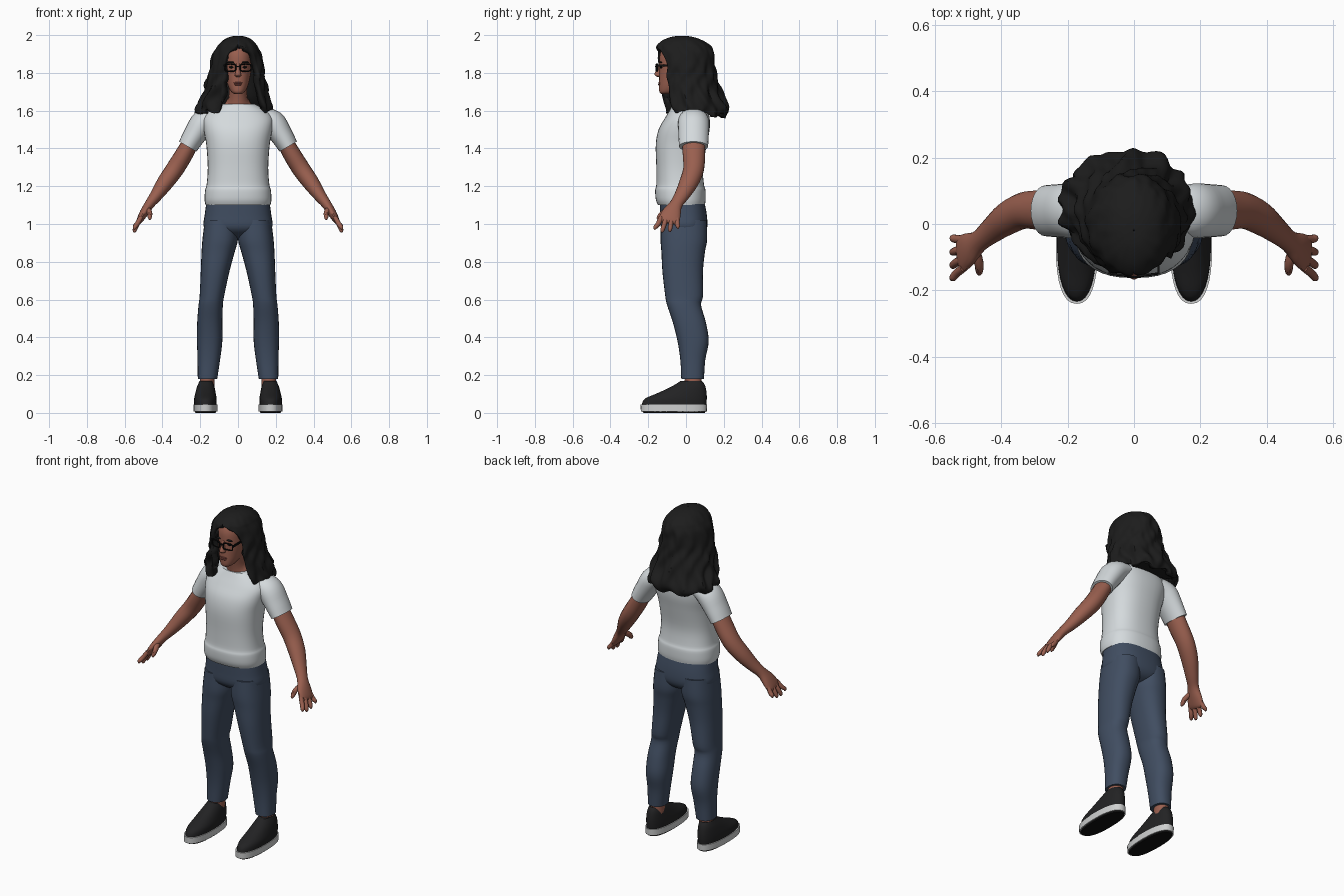
import bpy, bmesh, math
from mathutils import Vector, noise


def colour(name, r, g, b):
    m = bpy.data.materials.new(name)
    m.diffuse_color = (r, g, b, 1)
    return m


SKIN = colour("brown skin", .32, .115, .078)
LIP = colour("lip", .22, .065, .052)
SHIRT = colour("pale grey cotton", .66, .70, .72)
DENIM = colour("blue denim", .052, .075, .12)
HAIR = colour("black hair", .012, .012, .012)
SHOE = colour("charcoal canvas", .016, .016, .017)
SOLE = colour("white rubber", .62, .63, .63)
BLACK = colour("black plastic", .005, .005, .005)


def finish(name, bm, mat, angle=40):
    bmesh.ops.recalc_face_normals(bm, faces=bm.faces)
    me = bpy.data.meshes.new(name)
    bm.to_mesh(me)
    bm.free()
    ob = bpy.data.objects.new(name, me)
    bpy.context.collection.objects.link(ob)
    me.materials.append(mat)
    bpy.ops.object.select_all(action='DESELECT')
    ob.select_set(True)
    bpy.context.view_layer.objects.active = ob
    bpy.ops.object.shade_smooth_by_angle(angle=math.radians(angle))
    return ob


def smooth(rows, steps=4):
    """Catmull-Rom interpolation of rows of numbers."""
    out, n = [], len(rows)
    for i in range(n - 1):
        a, b, c, d = (rows[min(max(j, 0), n - 1)] for j in (i - 1, i, i + 1, i + 2))
        for k in range(steps):
            t = k / steps
            out.append([.5 * (2 * q + (r - p) * t + (2 * p - 5 * q + 4 * r - s) * t * t
                              + (3 * q - p - 3 * r + s) * t ** 3) for p, q, r, s in zip(a, b, c, d)])
    return out + [list(rows[-1])]


def skin_rings(name, rings, mat, n=24, e=2.0):
    """Bridge (centre, u, v) super-elliptic rings and cap both ends."""
    bm, loops = bmesh.new(), []
    for c, u, v in rings:
        loop = []
        for i in range(n):
            co, si = math.cos(math.tau * i / n), math.sin(math.tau * i / n)
            p = c + u * math.copysign(abs(co) ** (2 / e), co) + v * math.copysign(abs(si) ** (2 / e), si)
            loop.append(bm.verts.new(p))
        loops.append(loop)
    for a, b in zip(loops, loops[1:]):
        for i in range(n):
            bm.faces.new((a[i], a[(i + 1) % n], b[(i + 1) % n], b[i]))
    bm.faces.new(loops[0])
    bm.faces.new(loops[-1])
    return finish(name, bm, mat)


def stack(name, rows, mat, s=1, n=28, e=2.0, steps=4):
    """Horizontal rings from rows of z, x min, x max, y front, y back."""
    rings = [(Vector((s * (x0 + x1) / 2, (y0 + y1) / 2, z)), Vector(((x1 - x0) / 2, 0, 0)),
              Vector((0, (y1 - y0) / 2, 0))) for z, x0, x1, y0, y1 in smooth(rows, steps)]
    return skin_rings(name, rings, mat, n, e)


def limb(name, rows, mat, s=1, n=18, steps=4):
    """Rings across a path from rows of x, y, z, thickness, depth."""
    pts = smooth(rows, steps)
    cs = [Vector(p[:3]) for p in pts]
    rings = []
    for i, p in enumerate(pts):
        t = (cs[min(i + 1, len(cs) - 1)] - cs[max(i - 1, 0)]).normalized()
        v = (Vector((0, 1, 0)) - t * t.y).normalized()
        flip = Vector((s, 1, 1))
        rings.append((cs[i] * flip, t.cross(v) * flip * p[3], v * flip * p[4]))
    return skin_rings(name, rings, mat, n)


def ball(name, c, r, mat):
    bm = bmesh.new()
    bmesh.ops.create_uvsphere(bm, u_segments=16, v_segments=10, radius=1)
    for v in bm.verts:
        v.co = v.co * Vector(r) + Vector(c)
    return finish(name, bm, mat)


def box(name, c, size, mat):
    bm = bmesh.new()
    bmesh.ops.create_cube(bm, size=1)
    for v in bm.verts:
        v.co = v.co * Vector(size) + Vector(c)
    return finish(name, bm, mat)


# T-shirt body with a soft fold above the hem
stack("shirt_body", [(1.10, -.172, .172, -.148, .10), (1.13, -.177, .177, -.16, .104),
                     (1.18, -.174, .174, -.163, .103), (1.21, -.166, .166, -.157, .095),
                     (1.30, -.16, .16, -.157, .09), (1.42, -.168, .168, -.16, .11),
                     (1.50, -.182, .182, -.145, .125), (1.56, -.185, .185, -.112, .125),
                     (1.605, -.145, .145, -.085, .11), (1.635, -.09, .09, -.068, .075)],
      SHIRT, n=36, e=2.4)

# Trouser seat
stack("trouser_seat", [(1.13, -.165, .165, -.138, .095), (1.05, -.176, .176, -.137, .11),
                       (.98, -.18, .18, -.132, .112), (.94, -.12, .12, -.09, .09),
                       (.92, -.04, .04, -.04, .05)], DENIM, n=36, e=2.5)

for s, side in ((1, "left"), (-1, "right")):
    # Trouser leg, mirrored by reversing the x limits
    leg = [(1.02, .0, .176, -.132, .11), (.92, .0, .188, -.135, .112), (.85, .018, .193, -.13, .10),
           (.75, .045, .197, -.125, .09), (.62, .073, .203, -.11, .09), (.57, .08, .209, -.10, .08),
           (.48, .083, .216, -.07, .105), (.38, .083, .217, -.045, .12), (.28, .095, .214, -.03, .102),
           (.18, .11, .213, -.025, .095)]
    stack(side + "_trouser_leg", leg, DENIM, s, e=2.3)
    stack(side + "_ankle", [(.10, .125, .205, -.01, .085), (.24, .125, .2, -.005, .08)], SKIN, s, 18)

    # Slip-on shoe: dark tread, white rim, canvas upper
    stack(side + "_shoe_tread", [(0, .118, .226, -.225, .1), (.012, .115, .23, -.235, .105)],
          BLACK, s, 32, 2.4, 1)
    stack(side + "_shoe_sole", [(.008, .109, .236, -.239, .11), (.045, .109, .236, -.241, .112)],
          SOLE, s, 32, 2.4, 1)
    stack(side + "_shoe_upper", [(.045, .113, .232, -.234, .108), (.075, .113, .232, -.218, .11),
                                 (.105, .118, .226, -.15, .109), (.135, .124, .218, -.085, .104),
                                 (.155, .13, .21, -.05, .096), (.168, .136, .204, -.03, .085)],
          SHOE, s, 32, 2.2)

    # Sleeve, arm and palm
    limb(side + "_sleeve", [(.11, .04, 1.57, .045, .07), (.18, .04, 1.54, .066, .082),
                            (.23, .04, 1.47, .06, .08), (.266, .04, 1.41, .053, .077)], SHIRT, s, 24)
    limb(side + "_arm", [(.235, .04, 1.46, .042, .062), (.285, .042, 1.37, .047, .06),
                         (.335, .04, 1.29, .048, .055), (.385, .015, 1.22, .044, .05),
                         (.43, -.02, 1.155, .034, .04), (.468, -.052, 1.105, .026, .034),
                         (.497, -.075, 1.06, .023, .05), (.52, -.09, 1.02, .017, .056),
                         (.527, -.094, 1.005, .008, .045)], SKIN, s)
    # Four fingers and a thumb
    for i, (tip_y, tip_z) in enumerate(((-.163, .97), (-.125, .955), (-.085, .958), (-.043, .975))):
        y = -.132 + .028 * i
        limb(f"{side}_finger_{i + 1}", [(.514, y, 1.035, .012, .013), (.534, (y + tip_y) / 2, 1.0, .013, .013),
                                        (.547, tip_y, tip_z + .012, .011, .011),
                                        (.548, tip_y, tip_z, .004, .004)], SKIN, s, 10, 3)
    limb(side + "_thumb", [(.482, -.075, 1.085, .015, .016), (.468, -.118, 1.06, .014, .016),
                           (.467, -.143, 1.035, .011, .013), (.467, -.15, 1.022, .004, .004)], SKIN, s, 10, 3)

# Neck, head and face
limb("neck", [(0, .02, 1.58, .09, .075), (0, .0, 1.635, .07, .07), (0, -.015, 1.67, .05, .055),
              (0, -.03, 1.75, .05, .06)], SKIN)
stack("head", [(1.688, -.018, .018, -.13, -.08), (1.70, -.036, .036, -.141, -.045),
               (1.73, -.052, .052, -.143, .0), (1.77, -.063, .063, -.142, .04),
               (1.81, -.07, .07, -.141, .06), (1.85, -.073, .073, -.142, .07),
               (1.90, -.073, .073, -.138, .075), (1.94, -.06, .06, -.115, .055),
               (1.965, -.02, .02, -.06, .02)], SKIN, e=2.2)
stack("nose", [(1.778, -.008, .008, -.15, -.13), (1.786, -.017, .017, -.164, -.13),
               (1.797, -.015, .015, -.167, -.13), (1.825, -.009, .009, -.152, -.13),
               (1.85, -.009, .009, -.144, -.13)], SKIN, n=14)
ball("upper_lip", (0, -.138, 1.747), (.024, .009, .005), LIP)
ball("lower_lip", (0, -.138, 1.738), (.02, .01, .006), LIP)
for s, side in ((1, "left"), (-1, "right")):
    ball(side + "_eye", (s * .034, -.131, 1.83), (.014, .007, .006), BLACK)
    ball(side + "_brow", (s * .036, -.134, 1.856), (.022, .007, .005), HAIR)
    # Glasses: rounded rectangular rim and temple
    cu = bpy.data.curves.new(side + "_rim", 'CURVE')
    cu.dimensions, cu.bevel_depth, cu.bevel_resolution = '3D', .0038, 2
    sp = cu.splines.new('POLY')
    sp.points.add(19)
    sp.use_cyclic_u = True
    for i, p in enumerate(sp.points):
        co, si = math.cos(math.tau * i / 20), math.sin(math.tau * i / 20)
        px = math.copysign(abs(co) ** .5, co) * .029
        p.co = (s * (.04 + px), -.158 + .008 * (px + .03) / .06,
                1.828 + math.copysign(abs(si) ** .5, si) * .019, 1)
    cu.materials.append(BLACK)
    bpy.context.collection.objects.link(bpy.data.objects.new(side + "_rim", cu))
    box(side + "_temple", (s * .074, -.085, 1.838), (.006, .135, .011), BLACK)
box("glasses_bridge", (0, -.16, 1.834), (.024, .006, .007), BLACK)

# Long wavy hair: rows of z, centre x, centre y, radius x, radius y, right and left parting angles
rows = [(1.60, -.018, .045, .20, .165, .42, .95), (1.635, -.018, .045, .20, .175, .36, .85),
        (1.70, -.012, .025, .172, .165, .42, .82), (1.78, -.008, .005, .152, .157, .46, .85),
        (1.85, -.006, -.004, .139, .154, .46, .85), (1.90, -.005, -.005, .128, .154, .36, .7),
        (1.93, -.004, -.01, .113, .148, .15, .42), (1.95, -.002, -.014, .10, .136, 0, .02),
        (1.975, 0, -.018, .075, .10, 0, 0), (1.992, 0, -.02, .038, .05, 0, 0),
        (1.996, 0, -.02, .002, .002, 0, 0)]
bm, grid, N = bmesh.new(), [], 84
for z, cx, cy, rx, ry, a_r, a_l in smooth(rows, 5):
    line = []
    low = min(max((1.98 - z) / .3, 0), 1)
    drop = min(max((1.76 - z) / .16, 0), 1)
    for i in range(N + 1):
        a0, a1 = max(a_l, 0), math.tau - max(a_r, 0)
        t = a0 + (a1 - a0) * i / N
        back = (1 - math.cos(t)) / 2
        w = .03 * math.sin(11 * t + 5 * math.sin(16 * z)) + .025 * math.sin(46 * z + 3 * math.sin(3 * t))
        w += .07 * noise.noise(Vector((5 * math.sin(t), 5 * math.cos(t), 14 * z)))
        k = 1 + w * (.3 + .9 * low)
        line.append(bm.verts.new((cx + rx * k * math.sin(t), cy - ry * k * math.cos(t),
                                  z - drop * (.03 * back + .012 * math.sin(9 * t)))))
    grid.append(line)
for a, b in zip(grid, grid[1:]):
    for i in range(N):
        bm.faces.new((a[i], a[i + 1], b[i + 1], b[i]))
bmesh.ops.remove_doubles(bm, verts=bm.verts, dist=.0006)
hair = finish("hair", bm, HAIR, 35)
mod = hair.modifiers.new("thickness", 'SOLIDIFY')
mod.thickness, mod.offset = .035, -1

# Hair mass behind the neck
stack("hair_back", [(1.585, -.15, .13, .10, .19), (1.66, -.14, .12, .03, .17), (1.75, -.12, .11, .01, .145),
                    (1.85, -.11, .10, -.01, .13), (1.92, -.08, .08, -.03, .10)], HAIR)
